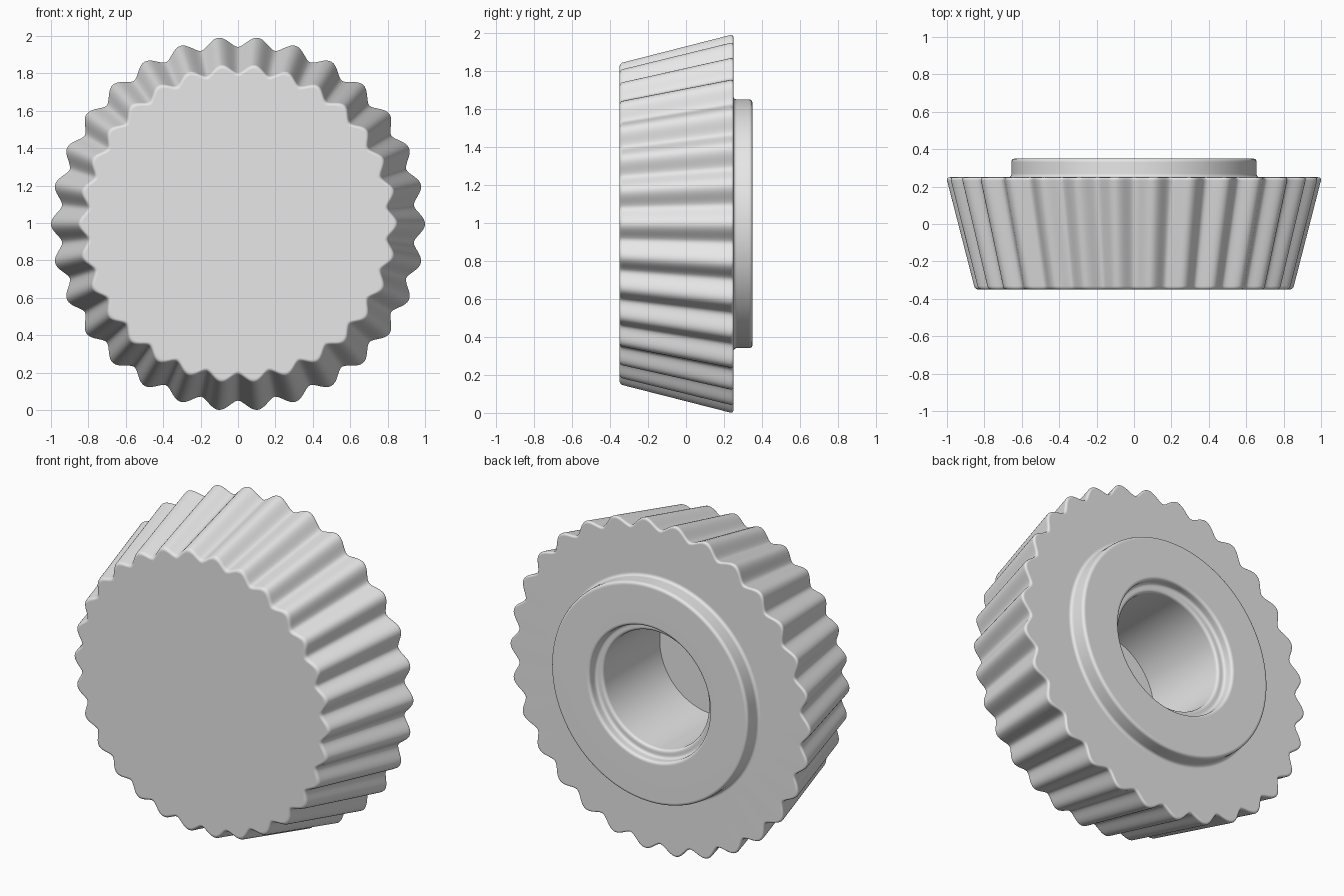
import bpy
import bmesh
from math import sin, cos, pi, radians
from mathutils import Vector

cube = bpy.data.objects.get("Cube")
if cube:
    bpy.data.objects.remove(cube, do_unlink=True)

LOBES = 30
SEGMENTS = LOBES * 16
FLUTE_DEPTH = 0.055
CENTRE_Z = 0.996

grey = bpy.data.materials.new("plain grey")
grey.use_nodes = True
grey.diffuse_color = (0.8, 0.8, 0.8, 1)
grey.node_tree.nodes["Principled BSDF"].inputs["Base Color"].default_value = (0.8, 0.8, 0.8, 1)


def rounded(corners, size=0.02, steps=6):
    """Round every corner of a (radius, y, fluted) profile."""
    result = []
    for i, (r, y, fluted) in enumerate(corners):
        point = Vector((r, y))
        before = Vector(corners[i - 1][:2]) if i else Vector((0, y))
        if i == len(corners) - 1:
            result.append((point, fluted))
            continue
        after = Vector(corners[i + 1][:2])
        a = point + (before - point).normalized() * size
        b = point + (after - point).normalized() * size
        for k in range(steps + 1):
            t = k / steps
            result.append((a * (1 - t) ** 2 + point * 2 * t * (1 - t) + b * t * t, fluted))
    return result


def flute(angle):
    """Scale factor for broad rounded lobes with narrower valleys."""
    wave = (0.5 + 0.5 * cos(LOBES * angle)) ** 0.85
    return 1 - FLUTE_DEPTH * (1 - wave)


def lathe(name, profile):
    bm = bmesh.new()
    rings = []
    for point, fluted in profile:
        ring = []
        for s in range(SEGMENTS):
            angle = 2 * pi * s / SEGMENTS
            r = point.x * (flute(angle) if fluted else 1)
            ring.append(bm.verts.new((r * cos(angle), point.y, r * sin(angle))))
        rings.append(ring)
    for lower, upper in zip(rings, rings[1:]):
        for s in range(SEGMENTS):
            n = (s + 1) % SEGMENTS
            bm.faces.new((lower[s], lower[n], upper[n], upper[s]))
    bm.faces.new(rings[0])
    bm.faces.new(rings[-1])
    bmesh.ops.recalc_face_normals(bm, faces=bm.faces)
    mesh = bpy.data.meshes.new(name)
    bm.to_mesh(mesh)
    bm.free()
    mesh.materials.append(grey)
    obj = bpy.data.objects.new(name, mesh)
    obj.location.z = CENTRE_Z
    bpy.context.collection.objects.link(obj)
    bpy.ops.object.select_all(action="DESELECT")
    obj.select_set(True)
    bpy.context.view_layer.objects.active = obj
    bpy.ops.object.shade_smooth_by_angle(angle=radians(40))
    weighted = obj.modifiers.new("flat face normals", "WEIGHTED_NORMAL")
    weighted.keep_sharp = True
    return obj


# Fluted tapered rim, rear collar, counterbore and blind bore
rim = [(0.85, -0.35, True), (1.004, 0.25, True)]
collar = [(0.655, 0.25, False), (0.655, 0.35, False)]
bore = [(0.40, 0.35, False), (0.40, 0.29, False), (0.35, 0.29, False), (0.35, -0.25, False)]
lathe("fluted_knob", rounded(rim + collar + bore))
